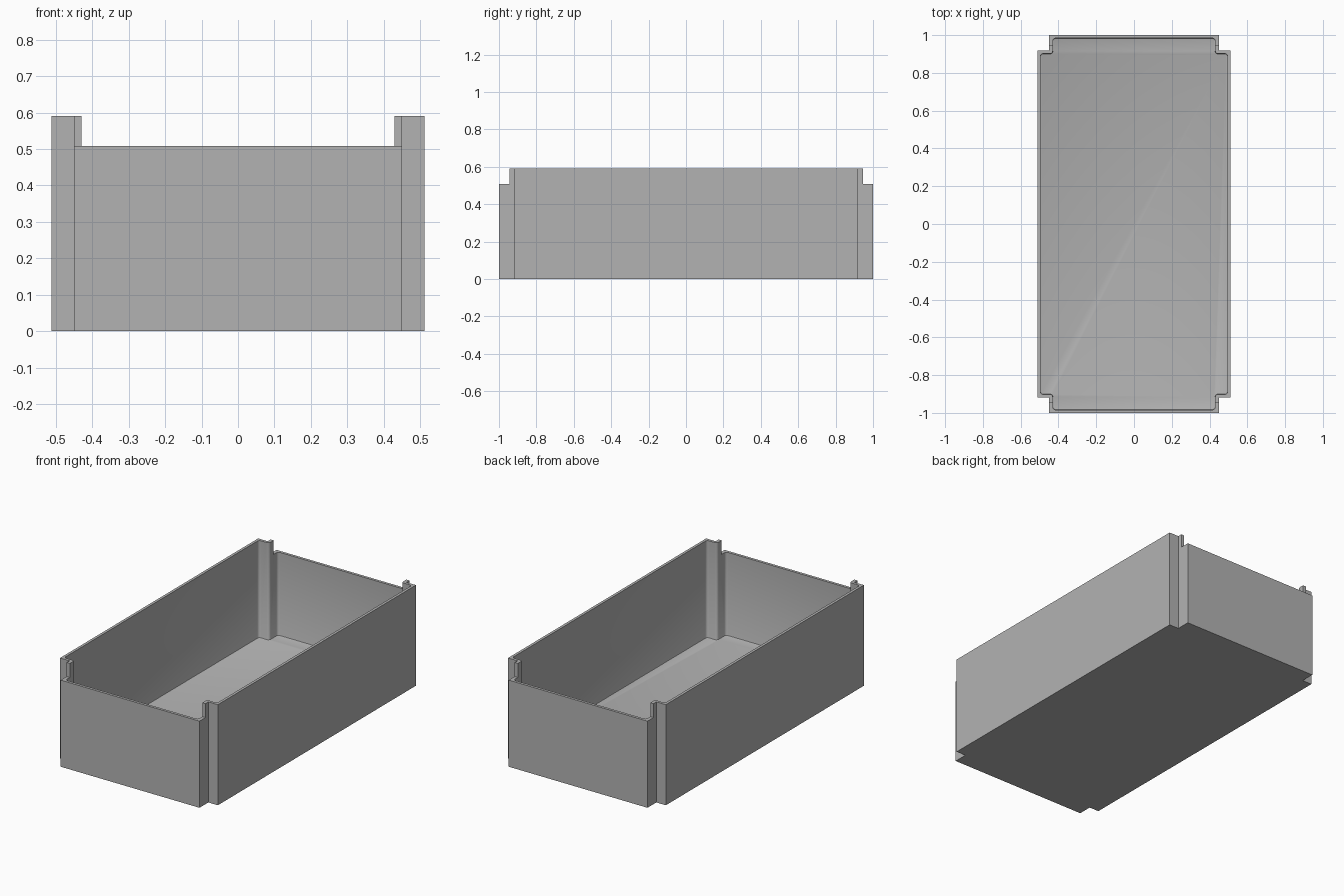
import bpy, bmesh

if "Cube" in bpy.data.objects:
    bpy.data.objects.remove(bpy.data.objects["Cube"], do_unlink=True)

HALF_W, HALF_L, HEIGHT = 0.512, 1.0, 0.59
NOTCH_X, NOTCH_Y = 0.45, 0.918      # where the stepped corners begin
END_HEIGHT, END_CUT = 0.508, 0.945  # lowered end walls
WALL, FLOOR = 0.016, 0.02

grey = bpy.data.materials.new("plain grey")
grey.use_nodes = True
colour = (0.45, 0.45, 0.45, 1)
grey.diffuse_color = colour
grey.node_tree.nodes["Principled BSDF"].inputs["Base Color"].default_value = colour


def stepped_outline(w, l, nx, ny):
    """Rectangle with a square step taken out of each corner."""
    corner = [(w, ny), (nx, ny), (nx, l)]
    pts = []
    for sx, sy in ((1, 1), (-1, 1), (-1, -1), (1, -1)):
        part = [(sx * x, sy * y) for x, y in corner]
        pts += part if sx * sy > 0 else part[::-1]
    return pts


def prism(name, outline, z0, z1, corner_radius=0, floor_radius=0):
    bm = bmesh.new()
    base = bm.faces.new([bm.verts.new((x, y, z0)) for x, y in outline])
    moved = bmesh.ops.extrude_face_region(bm, geom=[base])["geom"]
    for v in moved:
        if isinstance(v, bmesh.types.BMVert):
            v.co.z = z1
    bmesh.ops.recalc_face_normals(bm, faces=bm.faces)
    if corner_radius:
        upright = [e for e in bm.edges if abs(e.verts[0].co.z - e.verts[1].co.z) > 0.1]
        bmesh.ops.bevel(bm, geom=upright, offset=corner_radius, segments=4,
                        profile=0.5, affect='EDGES')
    if floor_radius:
        low = [e for e in bm.edges if max(v.co.z for v in e.verts) < z0 + 0.001]
        bmesh.ops.bevel(bm, geom=low, offset=floor_radius, segments=2,
                        profile=0.5, affect='EDGES')
    mesh = bpy.data.meshes.new(name)
    bm.to_mesh(mesh)
    bm.free()
    mesh.materials.append(grey)
    obj = bpy.data.objects.new(name, mesh)
    bpy.context.collection.objects.link(obj)
    return obj


# Solid tray body
tray = prism("tray", stepped_outline(HALF_W, HALF_L, NOTCH_X, NOTCH_Y), 0, HEIGHT)

# Hollow interior with rounded corners and a softened floor edge
cutters = [prism("interior_cutter",
                 stepped_outline(HALF_W - WALL, HALF_L - WALL,
                                 NOTCH_X - 0.02, NOTCH_Y - WALL),
                 FLOOR, HEIGHT + 0.2, 0.014, 0.005)]

# Lowered rims at the two ends
for side, name in ((-1, "front_rim_cutter"), (1, "back_rim_cutter")):
    ys = sorted((side * END_CUT, side * 1.2))
    cutters.append(prism(name, [(-0.7, ys[0]), (0.7, ys[0]), (0.7, ys[1]), (-0.7, ys[1])],
                         END_HEIGHT, HEIGHT + 0.1))

# Cut the shapes out, then discard the helpers
for cutter in cutters:
    cutter.hide_render = True
    mod = tray.modifiers.new(cutter.name, 'BOOLEAN')
    mod.operation = 'DIFFERENCE'
    mod.solver = 'EXACT'
    mod.object = cutter
bpy.ops.object.select_all(action='DESELECT')
tray.select_set(True)
bpy.context.view_layer.objects.active = tray
for cutter in cutters:
    bpy.ops.object.modifier_apply(modifier=cutter.name)
for cutter in cutters:
    bpy.data.objects.remove(cutter, do_unlink=True)
bpy.ops.object.shade_smooth_by_angle()
